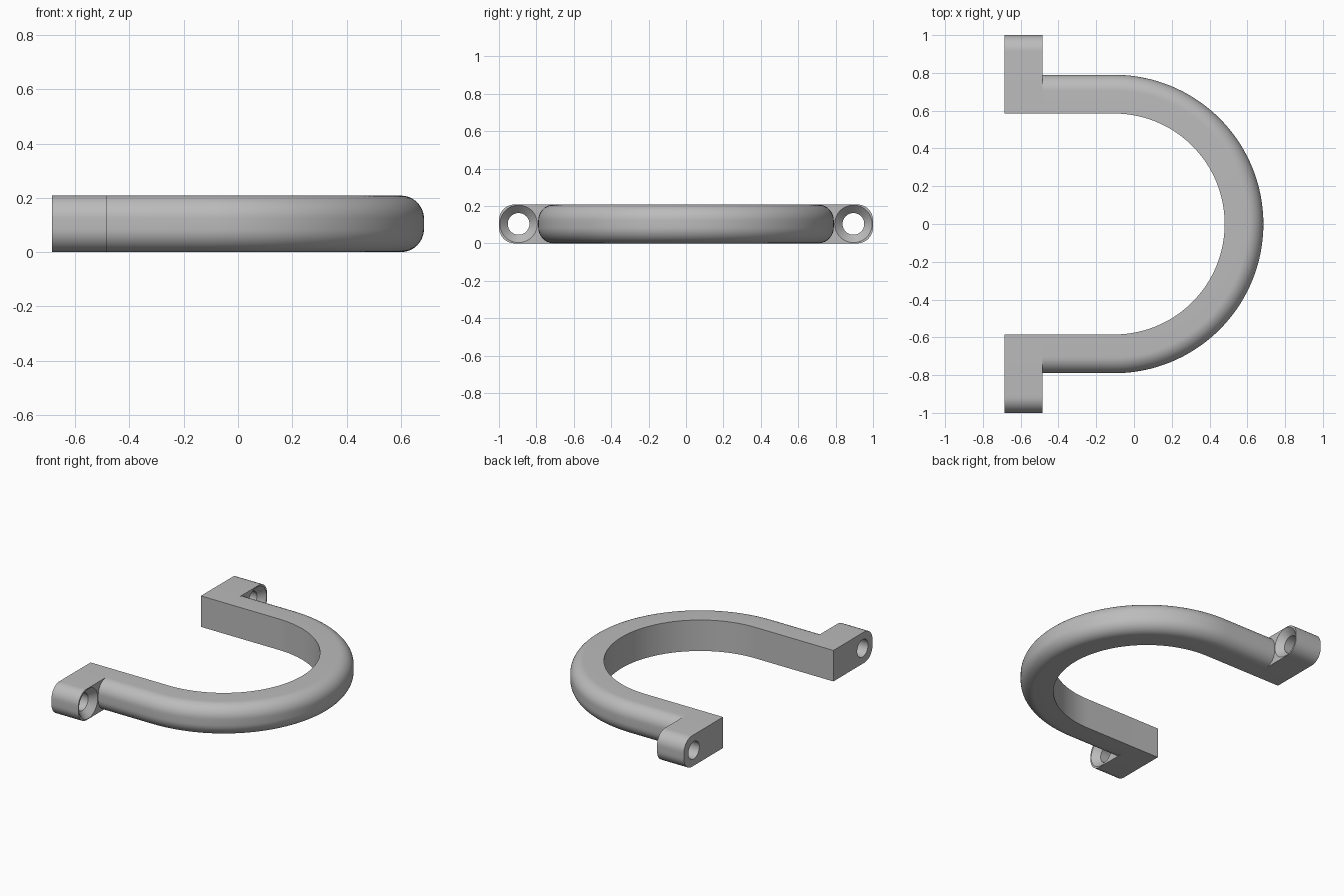
import bpy, bmesh, math

cube = bpy.data.objects.get("Cube")
if cube:
    bpy.data.objects.remove(cube)

H = 0.208                      # bar height
R_IN, R_OUT = 0.585, 0.79      # inner and outer bend radius
FILLET = 0.085
BEND_X = -0.105                # centre of the bend
X_END, X_LUG = -0.685, -0.485  # ends of the lugs along x
HOLE_Y = 0.895

grey = bpy.data.materials.new("plain grey")
grey.use_nodes = True
colour = (0.5, 0.5, 0.5, 1)
grey.diffuse_color = colour
grey.node_tree.nodes["Principled BSDF"].inputs["Base Color"].default_value = colour


def profile(inner, outer, steps=12):
    """Section with square inner corners and rounded outer corners."""
    pts = [(inner, 0)]
    for z, start in ((FILLET, -90), (H - FILLET, 0)):
        for i in range(steps + 1):
            a = math.radians(start + 90 * i / steps)
            pts.append((outer - FILLET + FILLET * math.cos(a), z + FILLET * math.sin(a)))
    return pts + [(inner, H)]


def loft(name, rings, caps):
    """Skin a list of equal closed rings."""
    bm = bmesh.new()
    rows = [[bm.verts.new(p) for p in ring] for ring in rings]
    n = len(rows[0])
    for a, b in zip(rows, rows[1:]):
        for i in range(n):
            j = (i + 1) % n
            bm.faces.new((a[i], a[j], b[j], b[i]))
    if caps:
        bm.faces.new(rows[0])
        bm.faces.new(rows[-1])
    bmesh.ops.recalc_face_normals(bm, faces=bm.faces)
    mesh = bpy.data.meshes.new(name)
    bm.to_mesh(mesh)
    bm.free()
    mesh.materials.append(grey)
    obj = bpy.data.objects.new(name, mesh)
    bpy.context.collection.objects.link(obj)
    return obj


def activate(obj):
    bpy.ops.object.select_all(action="DESELECT")
    obj.select_set(True)
    bpy.context.view_layer.objects.active = obj


def shade(obj):
    activate(obj)
    bpy.ops.object.shade_smooth_by_angle(angle=math.radians(30))


# Curved bar: straight arm, half-circle bend, straight arm
section = profile(R_IN, R_OUT)
rings = [[(X_LUG, r, z) for r, z in section]]
SEGMENTS = 72
for i in range(SEGMENTS + 1):
    a = math.pi * (0.5 - i / SEGMENTS)
    rings.append([(BEND_X + r * math.cos(a), r * math.sin(a), z) for r, z in section])
rings.append([(X_LUG, -r, z) for r, z in section])
shade(loft("curved_bar", rings, False))

# Mounting lug with rounded outer end
lug_section = profile(R_IN, 1.0)
lug = loft("mounting_lugs", [[(x, y, z) for y, z in lug_section] for x in (X_END, X_LUG)], True)

# Countersunk screw hole cutter
hole_steps = ((X_END - 0.05, 0.058), (X_LUG - 0.042, 0.058), (X_LUG, 0.1), (X_LUG + 0.02, 0.1))
cutter = loft("screw_hole_cutter", [
    [(x, HOLE_Y + r * math.cos(math.tau * i / 48), H / 2 + r * math.sin(math.tau * i / 48))
     for i in range(48)] for x, r in hole_steps], True)
cutter.hide_render = True

cut = lug.modifiers.new("screw hole", "BOOLEAN")
cut.operation = "DIFFERENCE"
cut.solver = "EXACT"
cut.object = cutter
mirror = lug.modifiers.new("other side", "MIRROR")
mirror.use_axis = (False, True, False)
activate(lug)
for modifier in (cut.name, mirror.name):
    bpy.ops.object.modifier_apply(modifier=modifier)
bpy.data.objects.remove(cutter)
shade(lug)
